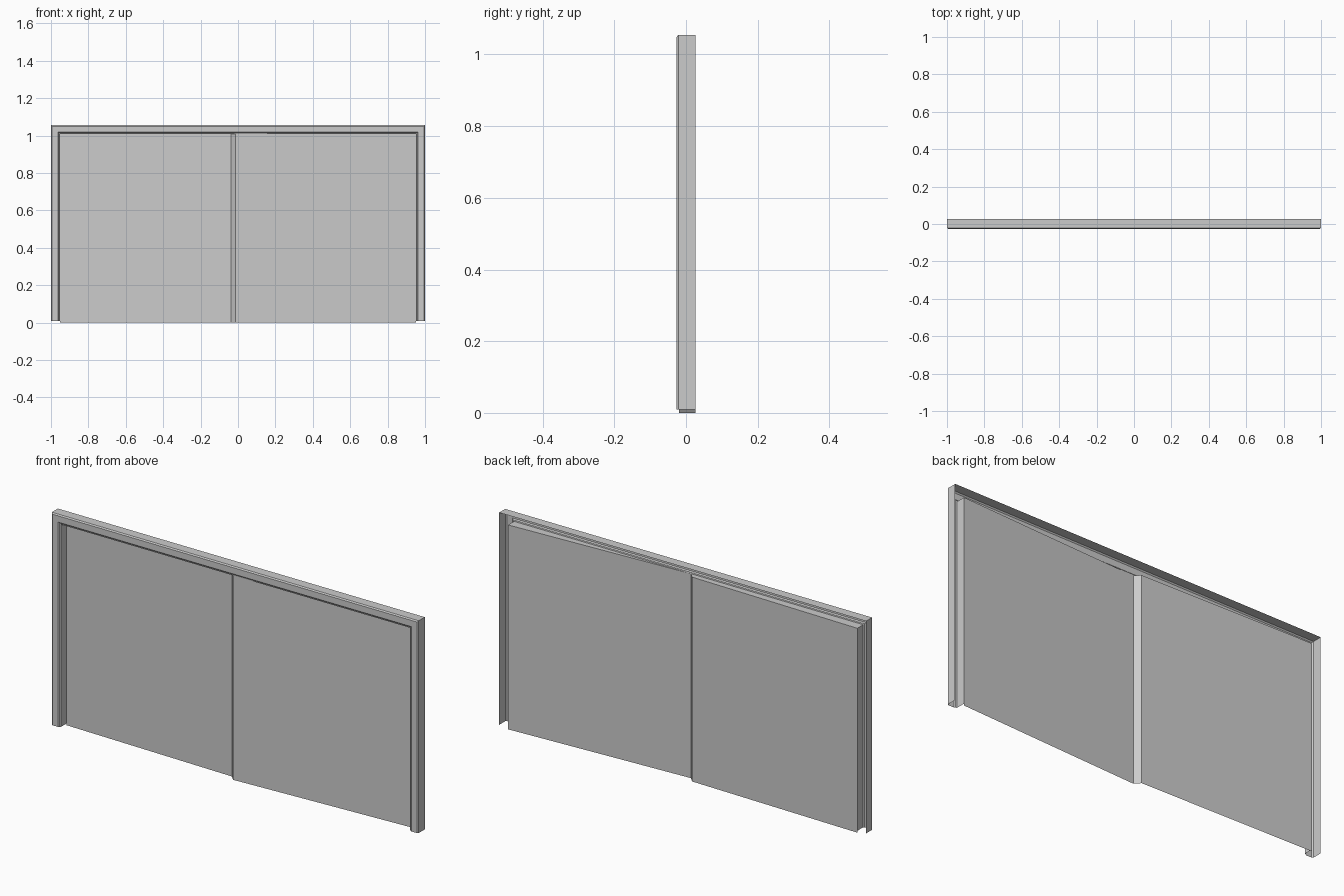
import bpy

if "Cube" in bpy.data.objects:
    bpy.data.objects.remove(bpy.data.objects["Cube"])

TOP = 1.055      # outer height of the casing
OPEN_X = 0.952   # half width of the opening
OPEN_Z = 1.007   # height of the opening
FRONT, BACK = -0.020, 0.026


def make(name, verts, faces):
    me = bpy.data.meshes.new(name)
    me.from_pydata(verts, [], faces)
    me.update()
    ob = bpy.data.objects.new(name, me)
    bpy.context.collection.objects.link(ob)
    return ob


def surround(name, profile, bottom):
    """Sweep an open (inset, y) profile up, across and down with mitred corners."""
    verts, faces = [], []
    for o, y in profile:
        x, z = 1 - o, TOP - o
        verts += [(-x, y, bottom), (-x, y, z), (x, y, z), (x, y, bottom)]
    for i in range(len(profile) - 1):
        for j in range(3):
            a = i * 4 + j
            faces.append((a, a + 1, a + 5, a + 4))
    return make(name, verts, faces)


def sheet(name, a, b):
    """Upright flat panel between two plan points."""
    verts = [(*a, 0), (*b, 0), (*b, OPEN_Z), (*a, OPEN_Z)]
    return make(name, verts, [(0, 1, 2, 3)])


# Thin folded casing, open at the back, with chamfered front edges
surround("frame_casing",
         [(0, BACK), (0, -0.021), (0.006, -0.026), (0.037, -0.026),
          (0.042, -0.021), (0.048, FRONT)], 0.009)

# Door line in plan: the leaves slant back to the jambs and meet in a small step
plan = [(-OPEN_X, BACK), (-0.037, 0.006), (-0.013, FRONT), (OPEN_X, BACK)]
for name, a, b in zip(("left_door", "meeting_strip", "right_door"), plan, plan[1:]):
    sheet(name, a, b)

# Side reveals from the casing back to the door ends
for name, s in (("left_reveal", -1), ("right_reveal", 1)):
    x = s * OPEN_X
    make(name, [(x, FRONT, 0.009), (x, BACK, 0.009), (x, BACK, OPEN_Z), (x, FRONT, OPEN_Z)],
         [(0, 1, 2, 3)])

# Head reveal, filling in between the casing and the door line
def head(name, pts):
    make(name, [(x, y, OPEN_Z) for x, y in pts], [tuple(range(len(pts)))])

head("left_head_reveal", [(-OPEN_X, FRONT), plan[2], plan[1], plan[0]])
head("right_head_reveal", [plan[2], (OPEN_X, FRONT), plan[3]])
